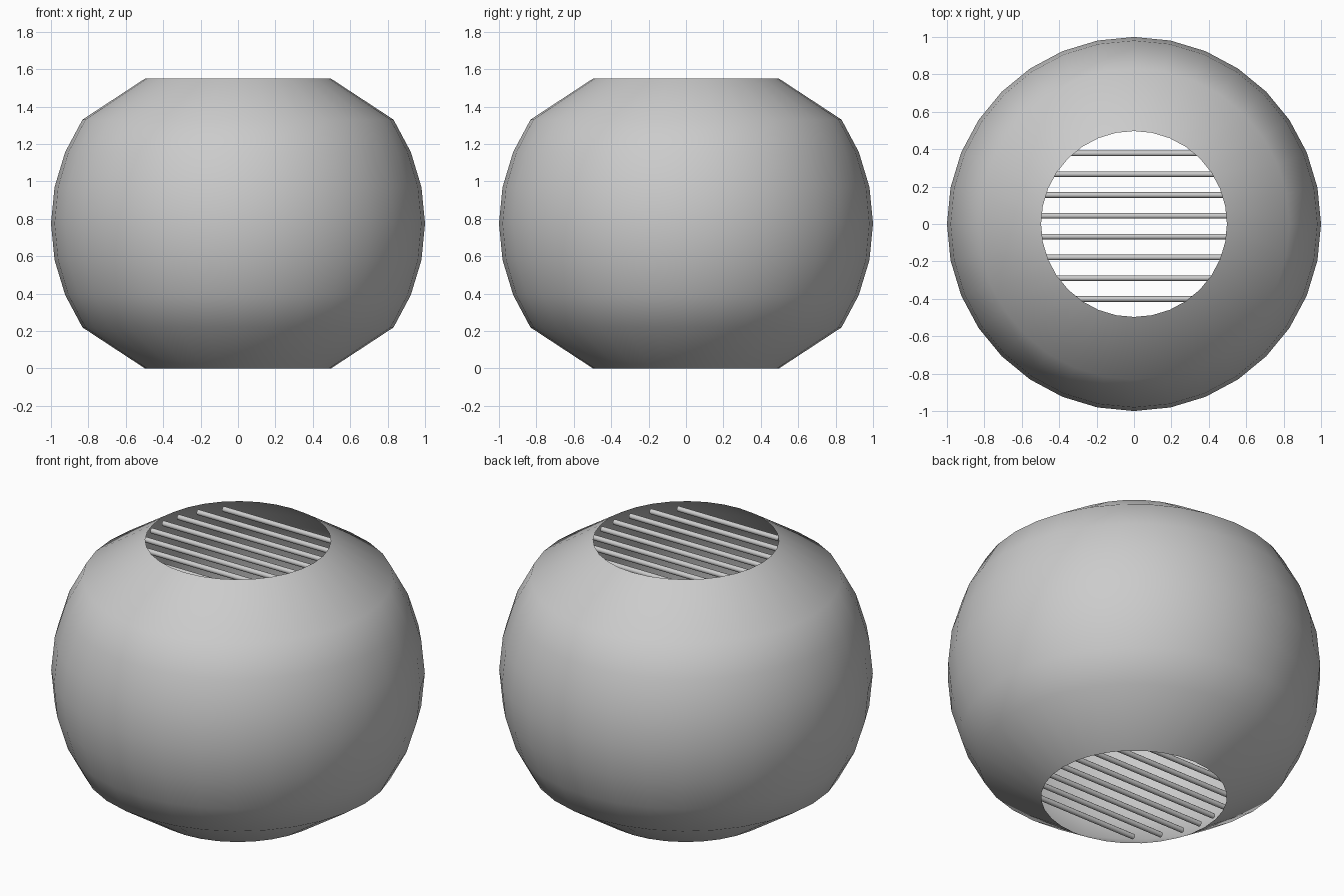
import bpy, bmesh, math
from mathutils import Matrix

if "Cube" in bpy.data.objects:
    bpy.data.objects.remove(bpy.data.objects["Cube"])

H = 1.55          # total height
SEG = 32          # sides of the body

grey = bpy.data.materials.new("plain grey")
grey.diffuse_color = (0.6, 0.6, 0.6, 1)
grey.use_nodes = True
grey.node_tree.nodes["Principled BSDF"].inputs["Base Color"].default_value = grey.diffuse_color


def add_object(name, bm):
    bmesh.ops.recalc_face_normals(bm, faces=bm.faces)
    for f in bm.faces:
        f.smooth = True
    mesh = bpy.data.meshes.new(name)
    bm.to_mesh(mesh)
    bm.free()
    mesh.materials.append(grey)
    obj = bpy.data.objects.new(name, mesh)
    bpy.context.collection.objects.link(obj)
    return obj


# Round shell: sphere rings up to 33.75 degrees, then sloped to open rims
profile = [(0.497, 0)]
for i in range(-3, 4):
    a = math.radians(11.25 * i)
    profile.append((math.cos(a), H / 2 + math.sin(a)))
profile.append((0.497, H))

bm = bmesh.new()
rings = []
for r, z in profile:
    rings.append([bm.verts.new((r * math.cos(2 * math.pi * k / SEG),
                                r * math.sin(2 * math.pi * k / SEG), z))
                  for k in range(SEG)])
for low, high in zip(rings, rings[1:]):
    for k in range(SEG):
        n = (k + 1) % SEG
        bm.faces.new((low[k], low[n], high[n], high[k]))
add_object("shell", bm)


# Grilles: eight round bars just inside each opening
def grille(name, z):
    bm = bmesh.new()
    for i in range(8):
        y = -0.401 + 0.1112 * i
        half = math.sqrt(0.52 ** 2 - y ** 2)
        place = Matrix.Translation((0, y, z)) @ Matrix.Rotation(math.pi / 2, 4, 'Y')
        bmesh.ops.create_cone(bm, cap_ends=True, segments=12, radius1=0.015,
                              radius2=0.015, depth=2 * half, matrix=place)
    obj = add_object(name, bm)
    for p in obj.data.polygons:
        p.use_smooth = len(p.vertices) == 4


grille("top_grille", H - 0.055)
grille("bottom_grille", 0.055)
